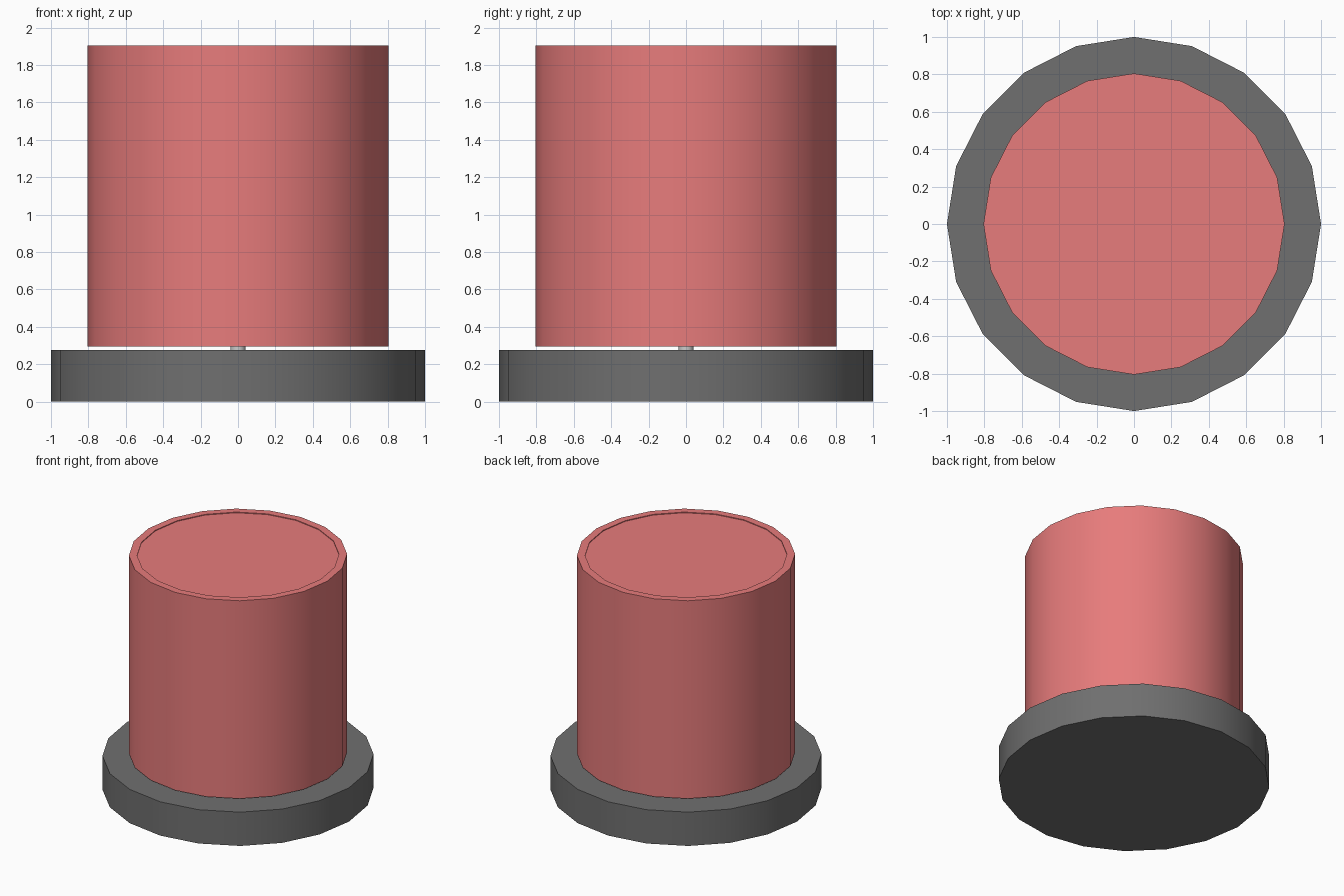
import bpy, bmesh

if "Cube" in bpy.data.objects:
    bpy.data.objects.remove(bpy.data.objects["Cube"])

SIDES = 20


def paint(obj, name, rgb):
    mat = bpy.data.materials.new(name)
    mat.diffuse_color = (*rgb, 1.0)
    mat.use_nodes = True
    mat.node_tree.nodes["Principled BSDF"].inputs["Base Color"].default_value = mat.diffuse_color
    obj.data.materials.append(mat)


def cylinder(name, radius, z0, z1, sides=SIDES):
    bpy.ops.mesh.primitive_cylinder_add(
        vertices=sides, radius=radius, depth=z1 - z0,
        location=(0, 0, (z0 + z1) / 2))
    obj = bpy.context.object
    obj.name = obj.data.name = name
    bpy.ops.object.shade_smooth_by_angle()
    return obj


# Wide dark foot
base = cylinder("base", 1.0, 0.0, 0.275)
paint(base, "dark_grey", (0.16, 0.16, 0.16))

# Thin spindle bridging the gap between foot and drum
cylinder("spindle", 0.04, 0.26, 0.31)

# Red drum with a very shallow recess in its top
drum = cylinder("drum", 0.805, 0.294, 1.905)
bm = bmesh.new()
bm.from_mesh(drum.data)
top = max(bm.faces, key=lambda f: f.calc_center_median().z)
bmesh.ops.inset_region(bm, faces=[top], thickness=0.06)
edge_loop = bmesh.ops.extrude_discrete_faces(bm, faces=[top])["faces"]
for v in edge_loop[0].verts:
    v.co.z -= 0.006
bm.to_mesh(drum.data)
bm.free()
bpy.context.view_layer.objects.active = drum
bpy.ops.object.shade_smooth_by_angle()
paint(drum, "red", (0.8, 0.2, 0.2))
